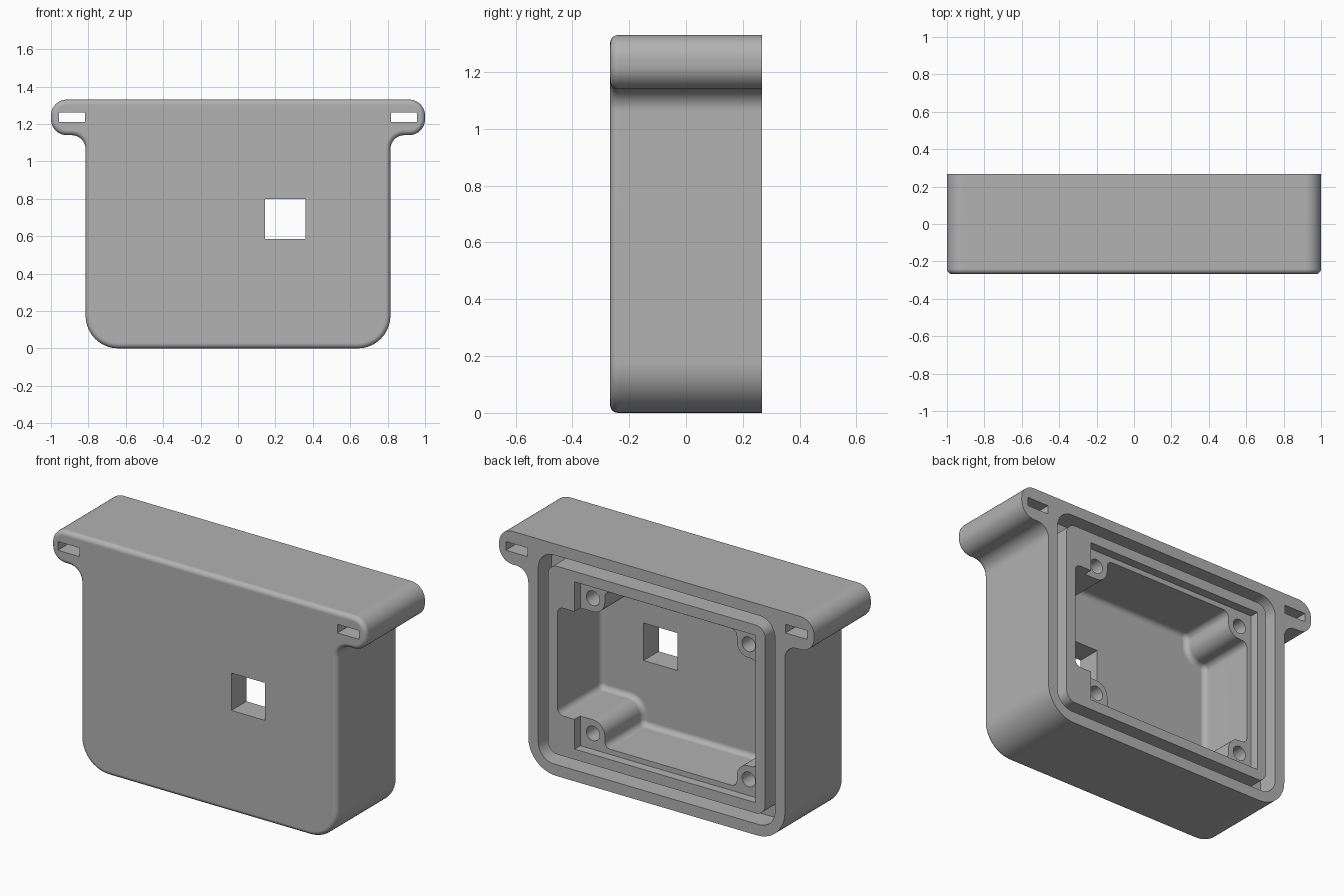
import bpy, bmesh, math
from mathutils import Vector

cube = bpy.data.objects.get("Cube")
if cube:
    bpy.data.objects.remove(cube, do_unlink=True)

BACK, FRONT = 0.267, -0.267
FLOOR = -0.13        # inner face of the front wall
REST = 0.215         # level where the circuit board rests
MID = 0.665          # mid height

grey = bpy.data.materials.new("plastic_grey")
grey.use_nodes = True
colour = (0.445, 0.445, 0.445, 1)
grey.diffuse_color = colour
grey.node_tree.nodes["Principled BSDF"].inputs["Base Color"].default_value = colour


def outline(corners, inset=0.0, seg=10):
    """Rounded counter-clockwise (x, z, radius) polygon, shrunk by inset."""
    pts = []
    n = len(corners)
    for i, (x, z, r) in enumerate(corners):
        p = Vector((x, z))
        a = (Vector(corners[i - 1][:2]) - p).normalized()
        b = (Vector(corners[(i + 1) % n][:2]) - p).normalized()
        if r == 0:
            pts.append(p)
            continue
        turn = 1 if a.x * b.y - a.y * b.x < 0 else -1     # +1 convex, -1 concave
        half = a.angle(b) / 2
        centre = p + (a + b).normalized() * r / math.sin(half)
        start = centre - p - a * r / math.tan(half)
        start = -start                                    # centre to first tangent point
        sweep = (math.pi - 2 * half) * turn
        for k in range(seg + 1):
            t = sweep * k / seg
            d = Vector((start.x * math.cos(t) - start.y * math.sin(t),
                        start.x * math.sin(t) + start.y * math.cos(t))).normalized()
            pts.append(centre + d * (r - inset * turn))
    return pts


def prism(name, corners, layers):
    """Loft the outline through (y, inset) layers and cap both ends."""
    bm = bmesh.new()
    rings = [[bm.verts.new((p.x, y, p.y)) for p in outline(corners, d)] for y, d in layers]
    n = len(rings[0])
    for lo, hi in zip(rings, rings[1:]):
        for i in range(n):
            j = (i + 1) % n
            bm.faces.new((lo[i], lo[j], hi[j], hi[i]))
    bm.faces.new(rings[0])
    bm.faces.new(rings[-1])
    bmesh.ops.recalc_face_normals(bm, faces=bm.faces)
    me = bpy.data.meshes.new(name)
    bm.to_mesh(me)
    bm.free()
    me.materials.append(grey)
    ob = bpy.data.objects.new(name, me)
    bpy.context.collection.objects.link(ob)
    return ob


def rect(x0, x1, z0, z1, r=0.0):
    return [(x0, z0, r), (x1, z0, r), (x1, z1, r), (x0, z1, r)]


def fillet(y, r, steps=6):
    """Layers for a rounded edge whose flat end lies at y."""
    return [(y + r * (1 - math.cos(a)), r * (1 - math.sin(a)))
            for a in (math.pi / 2 * k / steps for k in range(steps + 1))]


def combine(target, tool, operation="DIFFERENCE"):
    tool.hide_render = True
    mod = target.modifiers.new("cut", "BOOLEAN")
    mod.operation = operation
    mod.solver = "EXACT"
    mod.object = tool
    bpy.context.view_layer.objects.active = target
    bpy.ops.object.modifier_apply(modifier=mod.name)
    bpy.data.objects.remove(tool, do_unlink=True)


# Outer shell with side lugs and a rounded front edge
shell = [(-0.815, 0, 0.175), (0.815, 0, 0.175), (0.815, 1.14, 0.075), (1, 1.14, 0.085),
         (1, 1.33, 0.085), (-1, 1.33, 0.085), (-1, 1.14, 0.085), (-0.815, 1.14, 0.075)]
body = prism("enclosure_body", shell, fillet(FRONT, 0.027) + [(BACK, 0)])

# Seal groove: a wide pocket with the inner frame standing in it
combine(body, prism("pocket", rect(-0.752, 0.752, 0.065, 1.265, 0.1), [(0.147, 0), (0.4, 0)]))
combine(body, prism("inner_frame", rect(-0.69, 0.69, MID - 0.54, MID + 0.54, 0.06),
                    [(0.1, 0), (BACK, 0)]), "UNION")

# Shallow circuit board recess, set off to one side
combine(body, prism("board_recess", rect(-0.629, 0.521, MID - 0.48, MID + 0.48),
                    [(REST, 0), (0.4, 0)]))

# Deep cavity that leaves a screw post in each corner
lo, hi, b0, b1 = 0.215, 1.115, 0.355, 0.975
s, p = 0.035, 0.075
cavity = [(-0.473, lo, s), (0.365, lo, s), (0.365, b0, p), (0.63, b0, s),
          (0.63, b1, s), (0.365, b1, p), (0.365, hi, s), (-0.473, hi, s),
          (-0.473, b1, p), (-0.60, b1, s), (-0.60, b0, s), (-0.473, b0, p)]
combine(body, prism("cavity", cavity, fillet(FLOOR, 0.03) + [(REST + 0.006, 0)]))
combine(body, prism("side_notch", rect(0.45, 0.629, b0 + 0.001, b1 - 0.001, s),
                    [(0.15, 0), (0.4, 0)]))

# Screw holes in the posts
h = 0.0421
for x in (-0.548, 0.44):
    for z in (MID - 0.388, MID + 0.388):
        combine(body, prism("screw_hole", rect(x - h, x + h, z - h, z + h, 0.042),
                            [(0.0, 0), (0.4, 0)]))

# Strap slots through the lugs, and the square window
for x in (-0.888, 0.888):
    combine(body, prism("strap_slot", rect(x - 0.069, x + 0.069, 1.21, 1.26),
                        [(-0.4, 0), (0.4, 0)]))
combine(body, prism("window", rect(0.145, 0.36, 0.585, 0.8), [(-0.4, 0), (0.0, 0)]))

# Smooth curves, crisp edges
bpy.ops.object.select_all(action="DESELECT")
body.select_set(True)
bpy.context.view_layer.objects.active = body
bpy.ops.object.shade_smooth_by_angle(angle=math.radians(30))
weighted = body.modifiers.new("weighted_normals", "WEIGHTED_NORMAL")
weighted.keep_sharp = True
